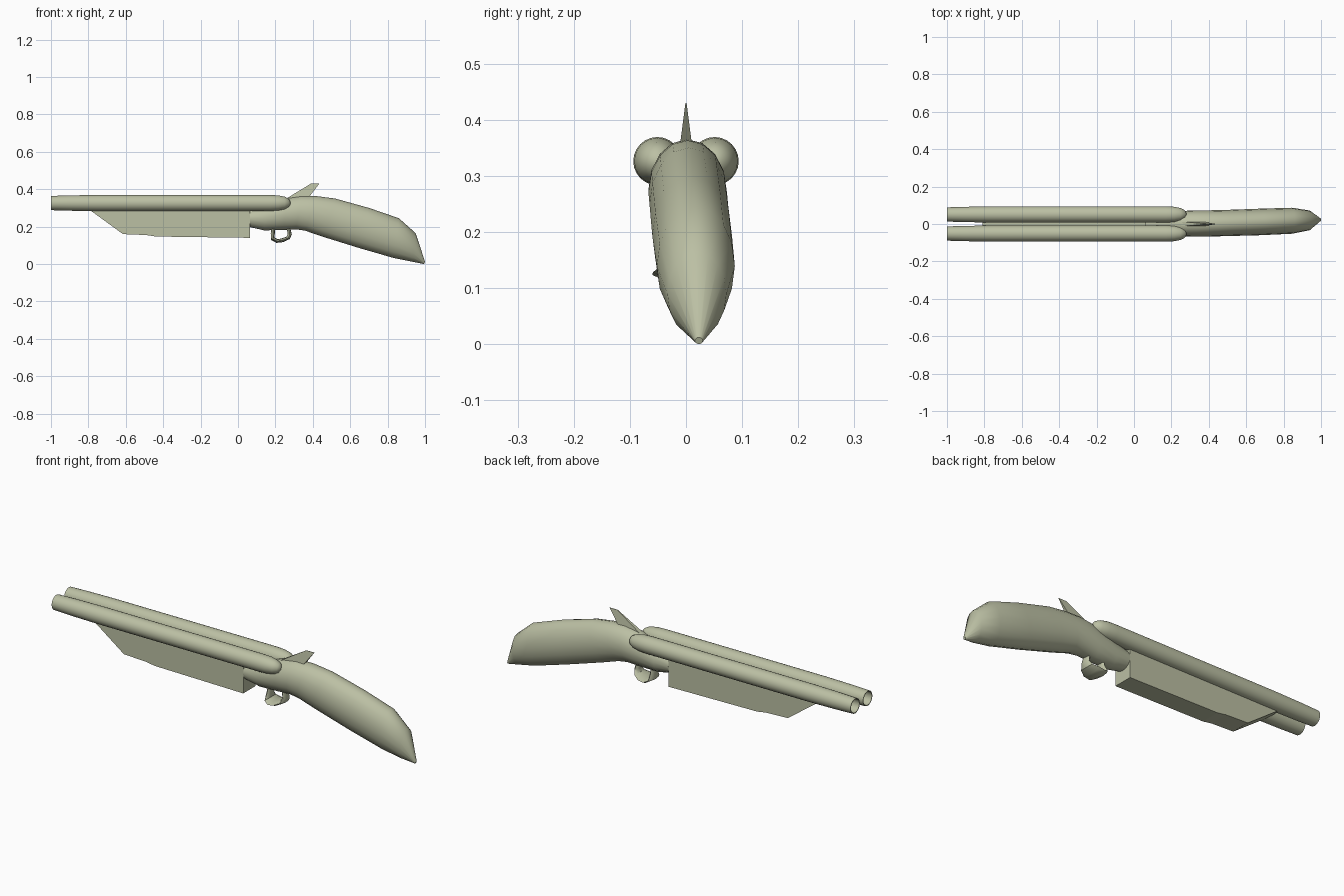
import bpy, bmesh, math
from mathutils import Vector

cube = bpy.data.objects.get("Cube")
if cube:
    bpy.data.objects.remove(cube)

COLOUR = (0.5, 0.525, 0.37, 1)
mat = bpy.data.materials.new("pale olive")
mat.use_nodes = True
mat.diffuse_color = COLOUR
bsdf = mat.node_tree.nodes["Principled BSDF"]
bsdf.inputs["Base Color"].default_value = COLOUR
bsdf.inputs["Roughness"].default_value = 0.7


def finish(name, bm, smooth=None):
    """Turn a bmesh into a named object, smooth below the given angle."""
    bmesh.ops.recalc_face_normals(bm, faces=bm.faces)
    mesh = bpy.data.meshes.new(name)
    bm.to_mesh(mesh)
    bm.free()
    mesh.materials.append(mat)
    obj = bpy.data.objects.new(name, mesh)
    bpy.context.collection.objects.link(obj)
    if smooth:
        bpy.ops.object.select_all(action='DESELECT')
        obj.select_set(True)
        bpy.context.view_layer.objects.active = obj
        bpy.ops.object.shade_smooth_by_angle(angle=math.radians(smooth))
    return obj


def loft(bm, rings, caps=True):
    """Skin closed rings of points."""
    loops = [[bm.verts.new(p) for p in ring] for ring in rings]
    n = len(loops[0])
    for a, b in zip(loops, loops[1:]):
        for i in range(n):
            j = (i + 1) % n
            bm.faces.new((a[i], a[j], b[j], b[i]))
    if caps:
        bm.faces.new(loops[0])
        bm.faces.new(loops[-1])


def circle(n):
    return [(math.cos(math.tau * i / n), math.sin(math.tau * i / n)) for i in range(n)]


# Twin barrels: hollow at the muzzle, rounded at the breech
BARREL = [(-0.6, 0.036), (-1, 0.034), (-1, 0.038), (-0.9, 0.041), (-0.75, 0.043),
          (0.17, 0.043), (0.215, 0.041), (0.25, 0.034), (0.272, 0.022), (0.28, 0.006)]
for side, y in (("right", -0.051), ("left", 0.051)):
    bm = bmesh.new()
    loft(bm, [[(x, y + r * c, 0.326 + r * s) for c, s in circle(24)] for x, r in BARREL])
    finish(side + "_barrel", bm, 40)

# Fore-end: flat-sided block under the barrels
FORE_END = [(-0.81, 0.3), (-0.78, 0.28), (-0.615, 0.16), (-0.49, 0.155),
            (-0.44, 0.147), (0.065, 0.14), (0.065, 0.3)]
bm = bmesh.new()
loft(bm, [[(x, y, z) for x, z in FORE_END] for y in (-0.05, 0.05)])
finish("fore_end", bm)

# Stock: oval sections given by top (x, z), bottom (x, z), side limits in y
STOCK = [
    ((0.065, 0.29), (0.065, 0.197), (-0.052, 0.052)),
    ((0.15, 0.315), (0.14, 0.18), (-0.06, 0.06)),
    ((0.27, 0.355), (0.24, 0.182), (-0.065, 0.07)),
    ((0.34, 0.365), (0.31, 0.186), (-0.067, 0.072)),
    ((0.42, 0.363), (0.36, 0.178), (-0.067, 0.073)),
    ((0.52, 0.35), (0.45, 0.147), (-0.065, 0.075)),
    ((0.70, 0.30), (0.65, 0.085), (-0.06, 0.082)),
    ((0.86, 0.245), (0.83, 0.033), (-0.052, 0.087)),
    ((0.95, 0.165), (0.93, 0.013), (-0.033, 0.072)),
    ((1.0, 0.012), (0.995, 0.0), (0.016, 0.03)),
]
bm = bmesh.new()
rings = []
for top, bottom, (y0, y1) in STOCK:
    t, b = Vector((top[0], 0, top[1])), Vector((bottom[0], 0, bottom[1]))
    mid, half = (t + b) / 2, (t - b) / 2
    rings.append([mid + half * s + Vector((0, (y0 + y1) / 2 + (y1 - y0) / 2 * c, 0))
                  for c, s in circle(16)])
loft(bm, rings)
finish("stock", bm, 35)

# Hammer: thin fin narrowing to its upper edge
bm = bmesh.new()
HAMMER = [(0.25, 0.345, 0.012), (0.39, 0.43, 0.001), (0.435, 0.43, 0.001), (0.37, 0.345, 0.012)]
loft(bm, [[(x, side * w, z) for x, z, w in HAMMER] for side in (-1, 1)])
finish("hammer", bm)

# Trigger guard: a strap that flares sideways along its underside
GUARD = [(0.19, 0.2, 0.02), (0.186, 0.165, 0.026), (0.186, 0.135, 0.045),
         (0.21, 0.123, 0.056), (0.24, 0.128, 0.055), (0.268, 0.14, 0.04),
         (0.277, 0.16, 0.026), (0.268, 0.2, 0.02)]
centre = Vector((0.23, 0, 0.165))
bm = bmesh.new()
rings = []
for x, z, w in GUARD:
    p = Vector((x, 0, z))
    out = (p - centre).normalized() * 0.011
    rings.append([p + out * s + Vector((0, w * c - 0.004, 0)) for c, s in circle(8)])
loft(bm, rings)
finish("trigger_guard", bm, 40)
